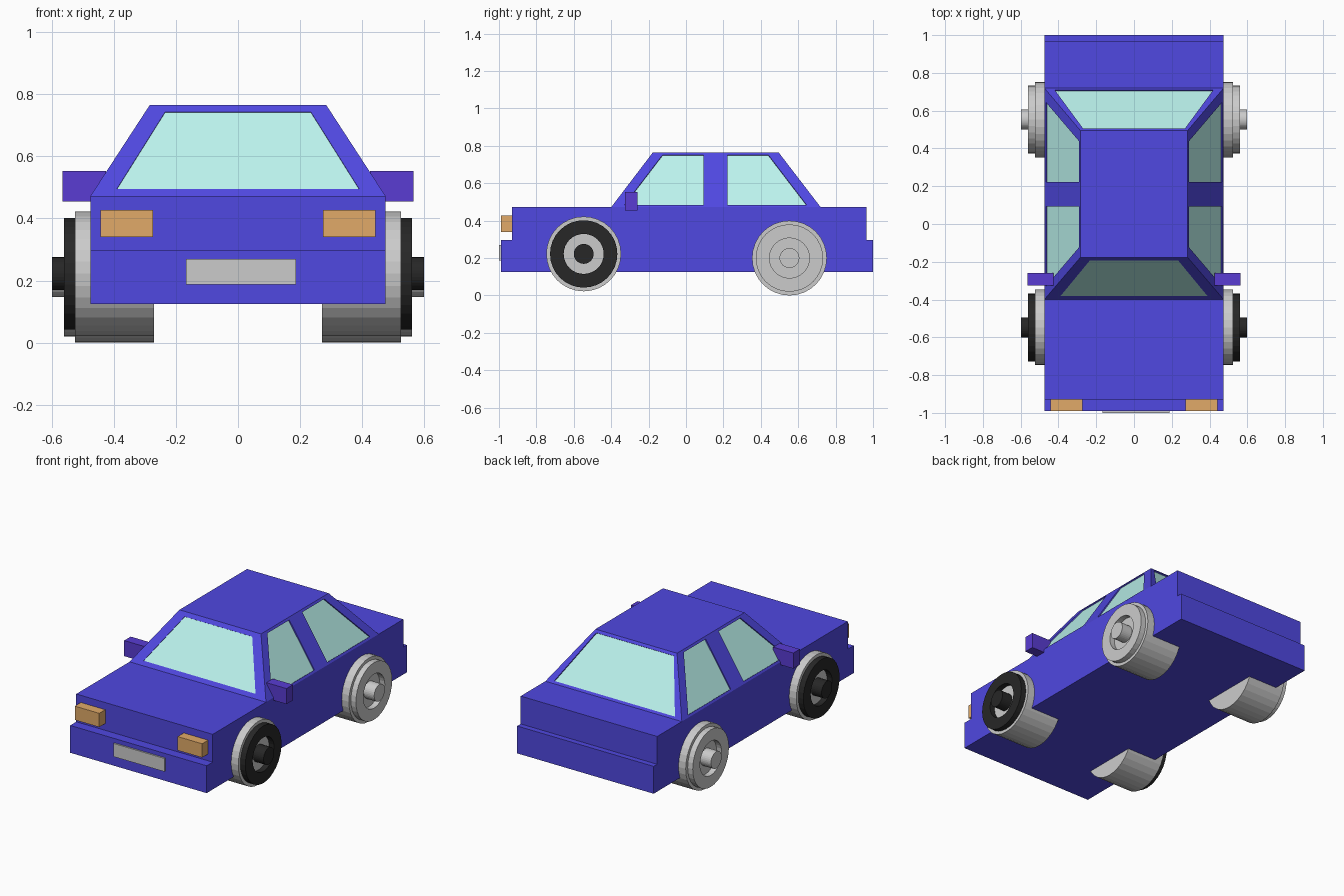
import bpy, bmesh, math
from mathutils import Vector, Matrix

if "Cube" in bpy.data.objects:
    bpy.data.objects.remove(bpy.data.objects["Cube"])


def material(name, rgb):
    m = bpy.data.materials.new(name)
    m.diffuse_color = (*rgb, 1)
    m.use_nodes = True
    m.node_tree.nodes["Principled BSDF"].inputs["Base Color"].default_value = m.diffuse_color
    return m


BLUE = material("blue paint", (0.08, 0.065, 0.75))
PURPLE = material("purple paint", (0.10, 0.045, 0.65))
GLASS = material("glass", (0.50, 0.90, 0.85))
AMBER = material("amber", (0.75, 0.40, 0.14))
BLACK = material("black rubber", (0.02, 0.02, 0.02))


def finish(name, bm, mat=None):
    bmesh.ops.recalc_face_normals(bm, faces=bm.faces)
    me = bpy.data.meshes.new(name)
    bm.to_mesh(me)
    bm.free()
    ob = bpy.data.objects.new(name, me)
    bpy.context.collection.objects.link(ob)
    if mat:
        me.materials.append(mat)
    return ob


def prism(name, pts, vec, mat=None):
    """Polygon extruded along a vector."""
    bm = bmesh.new()
    f = bm.faces.new([bm.verts.new(p) for p in pts])
    new = bmesh.ops.extrude_face_region(bm, geom=[f], use_keep_orig=True)["geom"]
    bmesh.ops.translate(bm, vec=vec, verts=[v for v in new if isinstance(v, bmesh.types.BMVert)])
    return finish(name, bm, mat)


def box(name, x, y, z, mat=None):
    pts = [(x[0], y[0], z[0]), (x[1], y[0], z[0]), (x[1], y[1], z[0]), (x[0], y[1], z[0])]
    return prism(name, pts, (0, 0, z[1] - z[0]), mat)


def lathe(name, profile, side, y, z, mat=None, steps=32):
    """Profile of (x, radius) points spun about a sideways axle."""
    bm = bmesh.new()
    vs = [bm.verts.new((side * x, 0, r)) for x, r in profile]
    es = [bm.edges.new(p) for p in zip(vs, vs[1:])]
    bmesh.ops.spin(bm, geom=vs + es, cent=(0, 0, 0), axis=(1, 0, 0),
                   angle=math.tau, steps=steps, use_duplicate=False)
    bmesh.ops.remove_doubles(bm, verts=bm.verts, dist=1e-5)
    bmesh.ops.translate(bm, vec=(0, y, z), verts=bm.verts)
    return finish(name, bm, mat)


# Body: stepped side profile, with bumper ledges
profile = [(-0.99, 0.125), (1.0, 0.125), (1.0, 0.297), (0.965, 0.297),
           (0.965, 0.472), (-0.93, 0.472), (-0.93, 0.297), (-0.99, 0.297)]
prism("body", [(-0.475, y, z) for y, z in profile], (0.95, 0, 0), BLUE)

# Cabin: tapered block
Z0, Z1 = 0.472, 0.765
W0, W1 = 0.475, 0.284
F0, F1, R0, R1 = -0.40, -0.177, 0.72, 0.495
bm = bmesh.new()
lo = [bm.verts.new(p) for p in ((-W0, F0, Z0), (W0, F0, Z0), (W0, R0, Z0), (-W0, R0, Z0))]
hi = [bm.verts.new(p) for p in ((-W1, F1, Z1), (W1, F1, Z1), (W1, R1, Z1), (-W1, R1, Z1))]
bm.faces.new(lo)
bm.faces.new(hi)
for i in range(4):
    j = (i + 1) % 4
    bm.faces.new((lo[i], lo[j], hi[j], hi[i]))
cabin = finish("cabin", bm, BLUE)


def slope(a, b, z):
    return a + (b - a) * (z - Z0) / (Z1 - Z0)


def window(name, pts, outward, depth):
    """Cut a shallow recess in the cabin and lay a pane in it."""
    p = [Vector(q) for q in pts]
    n = (p[1] - p[0]).cross(p[2] - p[0]).normalized()
    if n.dot(Vector(outward)) < 0:
        n = -n
    cutter = prism(name + "_cutter", [q - n * depth for q in p], n * (depth + 0.03))
    cutter.hide_render = True
    cutter.hide_viewport = True
    mod = cabin.modifiers.new(name, "BOOLEAN")
    mod.operation = "DIFFERENCE"
    mod.solver = "EXACT"
    mod.object = cutter
    prism(name, [q - n * (depth + 0.003) for q in p], n * 0.006, GLASS)


# Windscreen and rear window
for name, a, b, out, (zb, wb), (zt, wt), depth in (
        ("windscreen", F0, F1, (0, -1, 0), (0.495, 0.39), (0.742, 0.235), 0.006),
        ("rear_window", R0, R1, (0, 1, 0), (0.485, 0.42), (0.750, 0.27), 0.010)):
    yb, yt = slope(a, b, zb), slope(a, b, zt)
    window(name, [(-wb, yb, zb), (wb, yb, zb), (wt, yt, zt), (-wt, yt, zt)], out, depth)

for s, side in ((1, "right"), (-1, "left")):
    # Side windows
    zb, zt = 0.484, 0.752
    xb, xt = s * slope(W0, W1, zb), s * slope(W0, W1, zt)
    for name, y0, y1, y2, y3 in (("front", -0.33, 0.093, 0.093, -0.125),
                                 ("back", 0.222, 0.645, 0.440, 0.222)):
        window(f"{side}_{name}_window",
               [(xb, y0, zb), (xb, y1, zb), (xt, y2, zt), (xt, y3, zt)], (s, 0, 0), 0.010)

    # Wing mirror and headlight
    box(side + "_mirror", (s * 0.425, s * 0.565), (-0.325, -0.26), (0.455, 0.553), PURPLE)
    box(side + "_headlight", (s * 0.273, s * 0.443), (-0.99, -0.925), (0.34, 0.427), AMBER)

    # Wheels: tyre drum, raised ring and hub
    for name, y, z, mat in (("front", -0.547, 0.222, BLACK), ("back", 0.553, 0.20, None)):
        part = f"{side}_{name}"
        lathe(part + "_tyre", [(0.27, 0), (0.27, 0.2), (0.525, 0.2), (0.525, 0)], s, y, z)
        lathe(part + "_ring", [(0.52, 0.107), (0.52, 0.18), (0.56, 0.18),
                               (0.56, 0.107), (0.52, 0.107)], s, y, z, mat)
        lathe(part + "_hub", [(0.52, 0), (0.52, 0.053), (0.598, 0.053), (0.598, 0)], s, y, z, mat)

# Number plate blank
box("plate", (-0.168, 0.187), (-1.0, -0.985), (0.187, 0.27))
